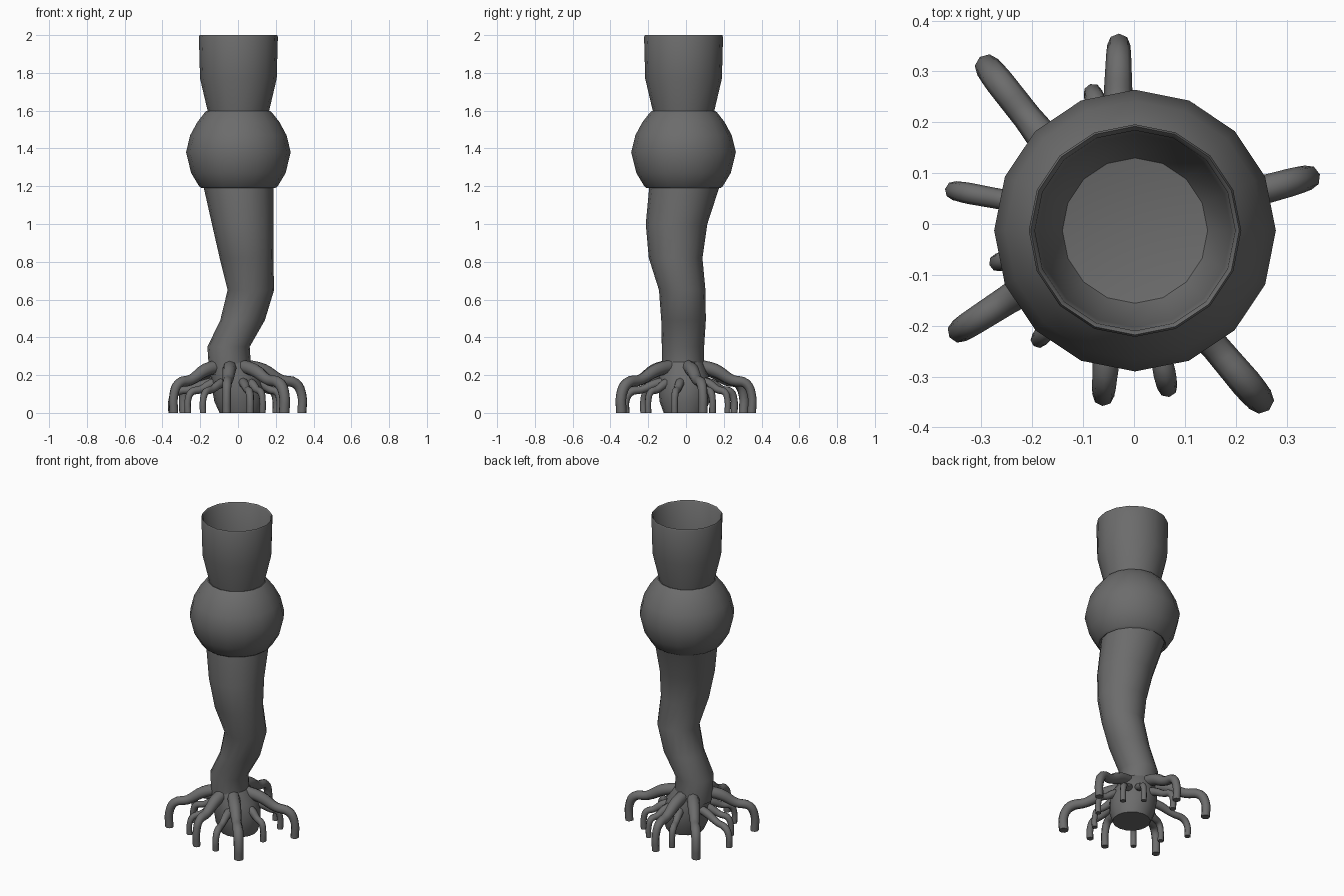
import bpy, bmesh, math
from mathutils import Vector

cube = bpy.data.objects.get("Cube")
if cube:
    bpy.data.objects.remove(cube, do_unlink=True)

grey = bpy.data.materials.new("dark grey")
grey.use_nodes = True
colour = (0.15, 0.15, 0.15, 1)
grey.diffuse_color = colour
grey.node_tree.nodes["Principled BSDF"].inputs["Base Color"].default_value = colour
SIDES = 16


def finish(obj, angle=50):
    bpy.ops.object.select_all(action='DESELECT')
    obj.select_set(True)
    bpy.context.view_layer.objects.active = obj
    if obj.type == 'CURVE':
        bpy.ops.object.convert(target='MESH')
        obj = bpy.context.object
    bpy.ops.object.shade_smooth_by_angle(angle=math.radians(angle))


def ring_body(name, rings):
    """Skin a stack of level rings given as (x, y, z, radius), capped at both ends."""
    bm = bmesh.new()
    loops = []
    for x, y, z, r in rings:
        angles = [2 * math.pi * i / SIDES for i in range(SIDES)]
        loops.append([bm.verts.new((x + r * math.cos(a), y + r * math.sin(a), z)) for a in angles])
    for low, high in zip(loops, loops[1:]):
        for i in range(SIDES):
            j = (i + 1) % SIDES
            bm.faces.new((low[i], low[j], high[j], high[i]))
    bm.faces.new(loops[0][::-1])
    bm.faces.new(loops[-1])
    bmesh.ops.recalc_face_normals(bm, faces=bm.faces)
    mesh = bpy.data.meshes.new(name)
    bm.to_mesh(mesh)
    bm.free()
    mesh.materials.append(grey)
    obj = bpy.data.objects.new(name, mesh)
    bpy.context.collection.objects.link(obj)
    finish(obj)


def turned(profile):
    return [(0.002, -0.013, z, r) for z, r in profile]


def root(name, start, tip, thick, thin, top, knee):
    """Tapered tube that leaves the trunk, droops outwards and bends down to the ground."""
    a, b = Vector(start), Vector(tip)
    path = [(0, top, thick), (0.35, top * 0.9, thick), (0.65, knee * 1.12, thick * 0.8),
            (0.9, knee, thin * 1.1), (1, knee * 0.6, thin), (1, 0, thin)]
    curve = bpy.data.curves.new(name, 'CURVE')
    curve.dimensions = '3D'
    curve.bevel_depth = 1
    curve.bevel_resolution = 2
    curve.resolution_u = 4
    curve.use_fill_caps = True
    spline = curve.splines.new('BEZIER')
    spline.bezier_points.add(len(path) - 1)
    for point, (t, z, r) in zip(spline.bezier_points, path):
        xy = a.lerp(b, t)
        point.co = (xy.x, xy.y, z)
        point.radius = r
        point.handle_left_type = point.handle_right_type = 'AUTO'
    curve.materials.append(grey)
    obj = bpy.data.objects.new(name, curve)
    bpy.context.collection.objects.link(obj)
    finish(obj)


# Hollow cup at the top, outside then inside
ring_body("cup", turned([(1.56, 0.155), (1.6, 0.163), (1.77, 0.203), (1.99, 0.209), (2, 0.205),
                         (1.99, 0.197), (1.77, 0.19), (1.6, 0.15), (1.53, 0.1), (1.5, 0.03)]))

# Swollen joint with a small lip above and below
ring_body("bulb", turned([(1.2, 0.18), (1.19, 0.195), (1.2, 0.208), (1.27, 0.25), (1.38, 0.277),
                          (1.47, 0.255), (1.54, 0.217), (1.59, 0.178), (1.597, 0.17), (1.59, 0.15)]))

# Bent trunk
ring_body("trunk", [(-0.04, -0.016, 0.2, 0.112), (-0.05, -0.016, 0.35, 0.112),
                    (0.024, -0.013, 0.49, 0.118), (0.068, -0.02, 0.65, 0.123),
                    (0.045, -0.055, 0.82, 0.142), (0.025, -0.05, 1.0, 0.163),
                    (0.003, -0.008, 1.2, 0.186)])

# Rounded foot of the trunk
ring_body("trunk_base", [(0.012, -0.008, 0, 0.11), (0.007, -0.008, 0.06, 0.132),
                         (0, -0.008, 0.13, 0.138), (-0.015, -0.012, 0.2, 0.13),
                         (-0.04, -0.016, 0.27, 0.108)])

# Main roots: foot position and thickness
main_roots = [(-0.285, 0.305, 0.026), (-0.03, 0.348, 0.023), (0.338, 0.09, 0.025),
              (0.245, -0.342, 0.028), (-0.06, -0.333, 0.022), (-0.34, -0.208, 0.024)]
for i, (x, y, r) in enumerate(main_roots):
    aim = Vector((x + 0.035, y + 0.012)).normalized() * 0.06
    root(f"main_root_{i + 1}", (aim.x - 0.035, aim.y - 0.012), (x, y), 0.036, r, 0.25, 0.155)

# Thin roots, lower on the trunk
thin_roots = [(-0.35, 0.065, 0.019), (0.065, -0.318, 0.02), (-0.185, -0.225, 0.017),
              (-0.265, -0.075, 0.018), (-0.08, 0.255, 0.019), (0.2, 0.14, 0.018),
              (0.22, -0.06, 0.018), (0.11, 0.22, 0.017), (0.13, -0.2, 0.017)]
for i, (x, y, r) in enumerate(thin_roots):
    aim = Vector((x, y)).normalized() * 0.08
    root(f"thin_root_{i + 1}", aim, (x, y), 0.025, r, 0.17, 0.11)
